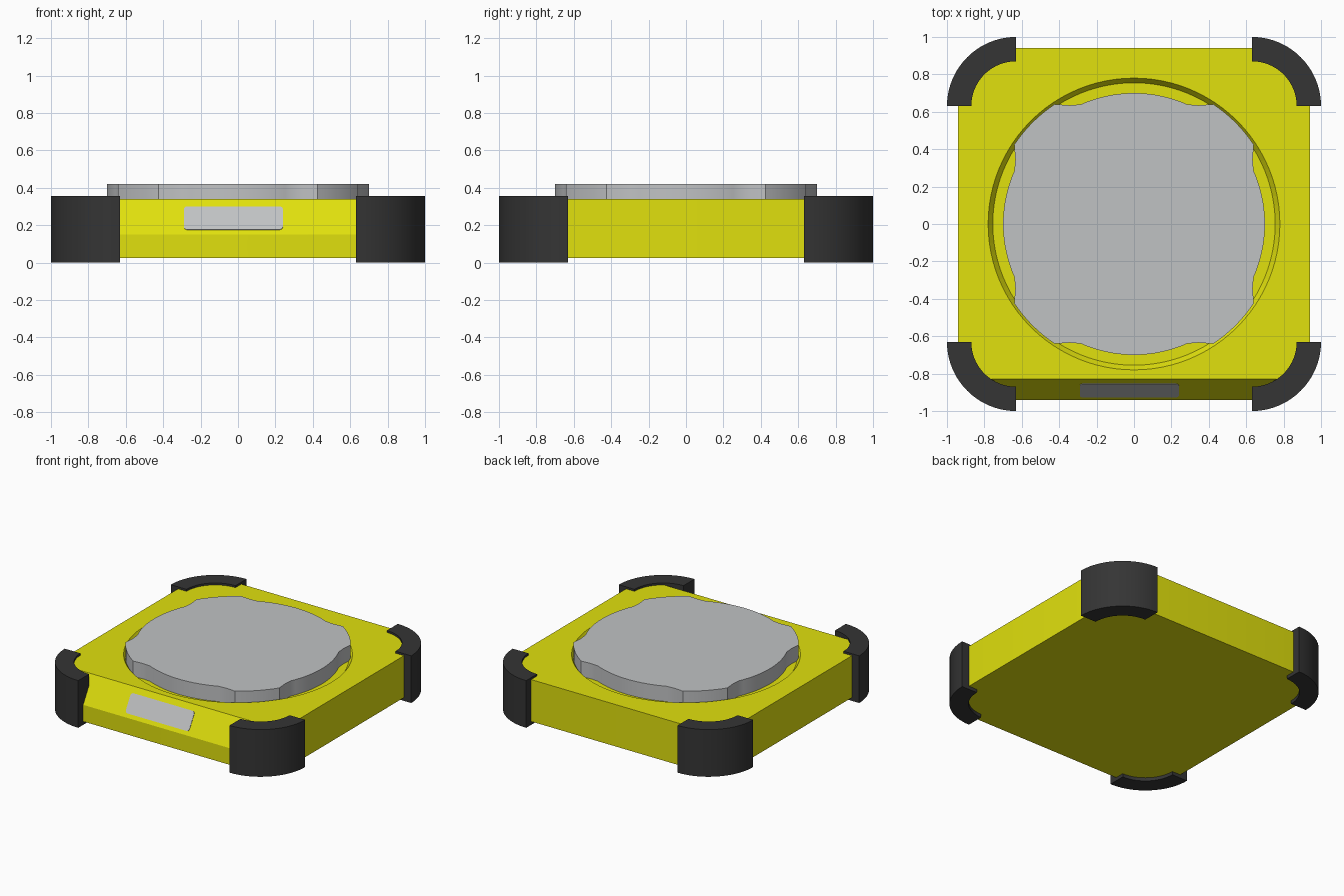
import bpy, bmesh, math
from mathutils import Vector

if "Cube" in bpy.data.objects:
    bpy.data.objects.remove(bpy.data.objects["Cube"])


def material(name, rgb):
    m = bpy.data.materials.new(name)
    m.diffuse_color = (*rgb, 1)
    m.use_nodes = True
    m.node_tree.nodes["Principled BSDF"].inputs["Base Color"].default_value = m.diffuse_color
    return m


YELLOW = material("yellow", (0.75, 0.75, 0.004))
GREY = material("light grey", (0.53, 0.54, 0.55))
BLACK = material("rubber black", (0.035, 0.035, 0.035))


def arc(cx, cy, r, a0, a1, n):
    return [(cx + r * math.cos(math.radians(a0 + (a1 - a0) * i / n)),
             cy + r * math.sin(math.radians(a0 + (a1 - a0) * i / n))) for i in range(n + 1)]


def rounded_rect(hx, hy, r, n):
    pts = []
    for k, (sx, sy) in enumerate([(1, 1), (-1, 1), (-1, -1), (1, -1)]):
        pts += arc(sx * (hx - r), sy * (hy - r), r, 90 * k, 90 * k + 90, n)
    return pts


def prism(name, pts, z0, z1, mat, bevel_plane=None):
    """Extrude an outline (counter-clockwise) from z0 to z1; optionally slice off a plane side."""
    bm = bmesh.new()
    face = bm.faces.new([bm.verts.new((x, y, z0)) for x, y in pts])
    ext = bmesh.ops.extrude_face_region(bm, geom=[face])
    bmesh.ops.translate(bm, vec=(0, 0, z1 - z0),
                        verts=[v for v in ext["geom"] if isinstance(v, bmesh.types.BMVert)])
    if bevel_plane:
        co, no = bevel_plane
        bmesh.ops.bisect_plane(bm, geom=bm.verts[:] + bm.edges[:] + bm.faces[:],
                               plane_co=co, plane_no=no, clear_outer=True)
        bmesh.ops.holes_fill(bm, edges=[e for e in bm.edges if e.is_boundary])
    bmesh.ops.recalc_face_normals(bm, faces=bm.faces[:])
    me = bpy.data.meshes.new(name)
    bm.to_mesh(me)
    bm.free()
    me.materials.append(mat)
    ob = bpy.data.objects.new(name, me)
    bpy.context.collection.objects.link(ob)
    return ob


def smooth(ob):
    bpy.ops.object.select_all(action='DESELECT')
    ob.select_set(True)
    bpy.context.view_layer.objects.active = ob
    bpy.ops.object.shade_smooth_by_angle(angle=math.radians(25))


# Body with rounded corners and a sloped upper front
slope = Vector((0, -0.19, 0.11)).normalized()
body = prism("body", rounded_rect(0.94, 0.94, 0.31, 12), 0.025, 0.34, YELLOW,
             ((0, -0.94, 0.15), slope))

# Shallow round recess with a tapered wall
FLOOR = 0.305
bpy.ops.mesh.primitive_cone_add(vertices=96, radius1=0.755, radius2=0.805,
                                depth=0.07, location=(0, 0, FLOOR + 0.035))
cutter = bpy.context.object
cutter.name = "recess_cutter"
cutter.data.materials.append(YELLOW)
cutter.hide_render = True
cutter.hide_set(True)
cut = body.modifiers.new("recess", 'BOOLEAN')
cut.operation = 'DIFFERENCE'
cut.solver = 'EXACT'
cut.object = cutter
smooth(body)

# Lid disc: four shallow arcs joined by wider corner lobes
outline = []
for k in range(4):
    c = 90 * k
    outline += arc(0, 0, 0.70, c - 24, c + 24, 16)
    d = math.radians(c + 28.5)
    outline.append((0.722 * math.cos(d), 0.722 * math.sin(d)))
    outline += arc(0, 0, 0.768, c + 33.5, c + 56.5, 8)
    d = math.radians(c + 61.5)
    outline.append((0.722 * math.cos(d), 0.722 * math.sin(d)))
smooth(prism("lid_disc", outline, FLOOR - 0.005, 0.42, GREY))

# Rubber corner bumpers
for k, side in enumerate(["back_right", "back_left", "front_left", "front_right"]):
    sx, sy = [(1, 1), (-1, 1), (-1, -1), (1, -1)][k]
    a = 90 * k
    pts = (arc(sx * 0.63, sy * 0.63, 0.37, a, a + 90, 20)
           + arc(sx * 0.63, sy * 0.63, 0.24, a + 90, a, 20))
    smooth(prism("bumper_" + side, pts, 0, 0.355, BLACK))

# Thin label plate lying on the sloped front
plate = prism("label_plate", rounded_rect(0.265, 0.072, 0.02, 5), -0.002, 0.003, GREY)
plate.rotation_euler = (math.atan2(0.19, 0.11), 0, 0)
plate.location = (-0.025, -0.94 + 0.0875 * 0.11 / 0.19, 0.2375)
